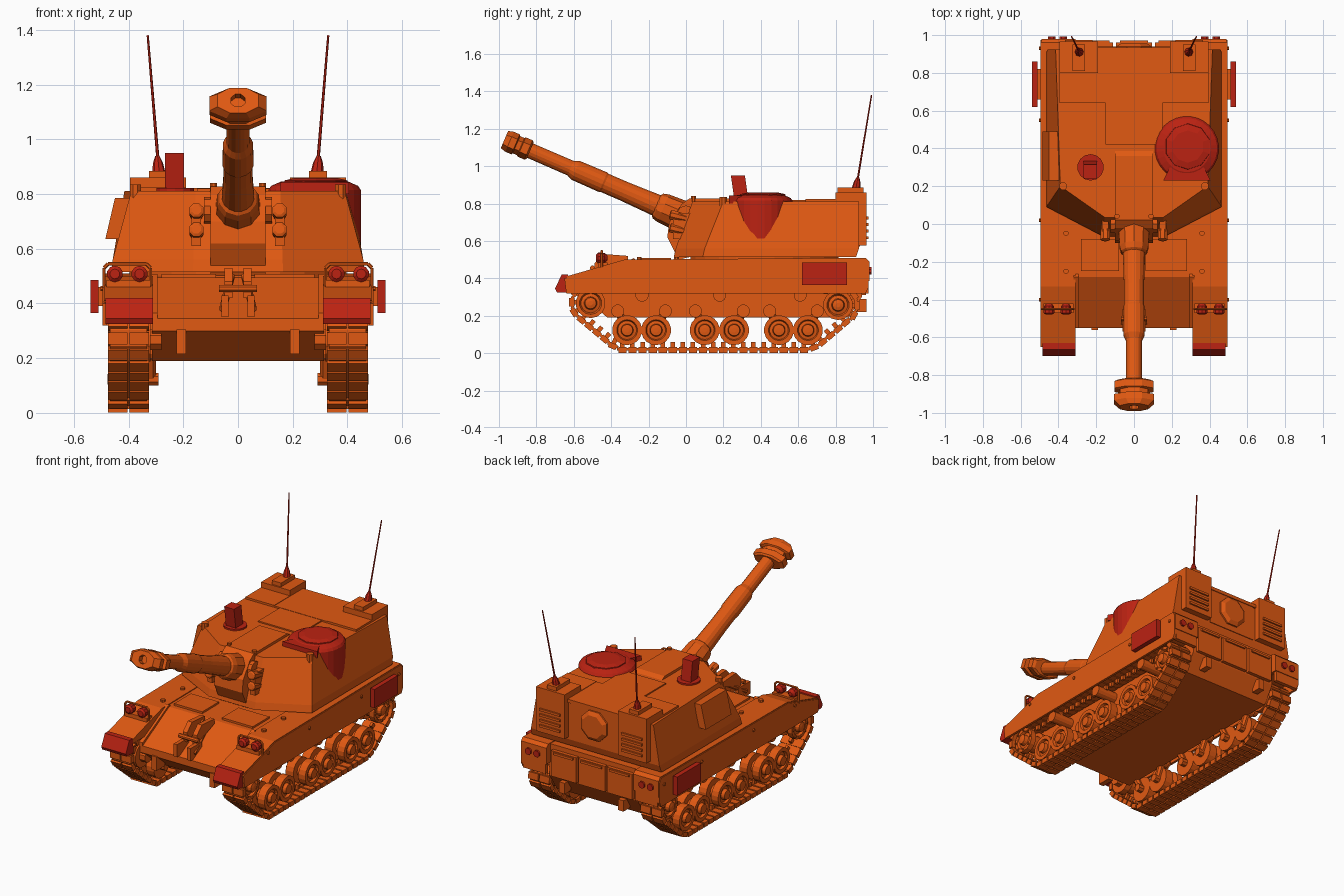
import bpy, bmesh, math
from mathutils import Vector, Matrix


def material(name, rgb):
    m = bpy.data.materials.new(name)
    m.diffuse_color = (*rgb, 1)
    return m


ORANGE = material("orange", (0.75, 0.10, 0.006))
RED = material("red", (0.5, 0.016, 0.006))
SIDES = ((1, "right"), (-1, "left"))


def add_loft(bm, rings):
    vs = [[bm.verts.new(p) for p in ring] for ring in rings]
    n = len(vs[0])
    for a, b in zip(vs, vs[1:]):
        for i in range(n):
            j = (i + 1) % n
            bm.faces.new((a[i], a[j], b[j], b[i]))
    bm.faces.new(vs[0][::-1])
    bm.faces.new(vs[-1])


def finish(name, bm, mat=ORANGE):
    bmesh.ops.recalc_face_normals(bm, faces=bm.faces)
    me = bpy.data.meshes.new(name)
    bm.to_mesh(me)
    bm.free()
    me.materials.append(mat)
    ob = bpy.data.objects.new(name, me)
    bpy.context.collection.objects.link(ob)
    return ob


def loft(name, rings, mat=ORANGE):
    bm = bmesh.new()
    add_loft(bm, rings)
    return finish(name, bm, mat)


def box_rings(x0, x1, y0, y1, z0, z1):
    return [[(x0, y0, z), (x1, y0, z), (x1, y1, z), (x0, y1, z)] for z in (z0, z1)]


def box(name, x0, x1, y0, y1, z0, z1, mat=ORANGE, s=1):
    return loft(name, box_rings(s * x0, s * x1, y0, y1, z0, z1), mat)


def side_prism(name, x0, x1, yz, mat=ORANGE):
    return loft(name, [[(x, y, z) for y, z in yz] for x in (x0, x1)], mat)


def lathe(name, origin, direction, profile, n=16, mat=ORANGE):
    # profile holds (distance along axis, radius)
    d = Vector(direction).normalized()
    m = Matrix.Translation(origin) @ d.to_track_quat('Z', 'Y').to_matrix().to_4x4()
    ang = [2 * math.pi * (i + 0.5) / n for i in range(n)]
    return loft(name, [[m @ Vector((r * math.cos(a), r * math.sin(a), t)) for a in ang]
                       for t, r in profile], mat)


def rod(name, p, q, r, r2=None, n=8, mat=ORANGE):
    d = Vector(q) - Vector(p)
    return lathe(name, p, d, [(0, r), (d.length, r2 or r)], n, mat)


# Hull
side_prism("hull_body", -0.315, 0.315, [(-0.42, 0.19), (-0.55, 0.30), (-0.55, 0.345), (-0.28, 0.495),
           (0.94, 0.505), (0.94, 0.30), (0.87, 0.19)])
for s, side in SIDES:
    side_prism(f"fender_{side}", s * 0.31, s * 0.49, [(-0.64, 0.385), (-0.64, 0.41), (-0.33, 0.50),
               (0.96, 0.51), (0.98, 0.49), (0.98, 0.385)])
    side_prism(f"side_skirt_{side}", s * 0.48, s * 0.495, [(-0.64, 0.32), (-0.65, 0.40), (-0.33, 0.495),
               (0.96, 0.505), (0.975, 0.48), (0.975, 0.35), (0.96, 0.32)])
    side_prism(f"mud_flap_{side}", s * 0.31, s * 0.485, [(-0.62, 0.325), (-0.69, 0.325), (-0.70, 0.345),
               (-0.665, 0.42), (-0.63, 0.42)], RED)
    box(f"side_box_{side}", 0.51, 0.54, 0.62, 0.86, 0.365, 0.485, RED, s)
    box(f"side_box_mount_{side}", 0.49, 0.512, 0.66, 0.82, 0.39, 0.46, ORANGE, s)
    box(f"rear_fender_plate_{side}", 0.32, 0.48, 0.95, 0.975, 0.32, 0.40, ORANGE, s)
    for x in (0.375, 0.435):
        rod(f"tail_light_{side}", (s * x, 0.97, 0.44), (s * x, 0.992, 0.44), 0.022, mat=RED)
    # headlights with their guard frame
    box(f"headlight_shelf_{side}", 0.32, 0.48, -0.47, -0.42, 0.455, 0.485, ORANGE, s)
    for x in (0.36, 0.45):
        lathe(f"headlight_{side}", (s * x, -0.42, 0.508), (0, -1, 0),
              [(0, 0.012), (0.015, 0.028), (0.05, 0.03), (0.06, 0.018)], 10, RED)
        box(f"headlight_stand_{side}", x - 0.012, x + 0.012, -0.46, -0.43, 0.45, 0.49, ORANGE, s)
    guard = [(0.32, 0.45), (0.32, 0.53), (0.335, 0.545), (0.475, 0.545), (0.49, 0.53), (0.49, 0.45)]
    for (xa, za), (xb, zb) in zip(guard, guard[1:]):
        rod(f"light_guard_{side}", (s * xa, -0.45, za), (s * xb, -0.45, zb), 0.007, n=6)
    # towing lugs and deck strips
    box(f"front_tow_lug_{side}", 0.19, 0.225, -0.56, -0.47, 0.215, 0.305, ORANGE, s)
    box(f"rear_tow_lug_{side}", 0.19, 0.23, 0.90, 0.965, 0.22, 0.29, ORANGE, s)
    side_prism(f"glacis_edge_{side}", s * 0.295, s * 0.32, [(-0.55, 0.34), (-0.55, 0.365), (-0.28, 0.508), (-0.26, 0.49)])
    for y in (-0.25, -0.05):
        rod(f"deck_cap_{side}", (s * 0.36, y, 0.495), (s * 0.36, y, 0.515), 0.014)
    for y in (-0.4, 0.02, 0.55, 0.93):
        rod(f"skirt_bolt_{side}", (s * 0.49, y, 0.455), (s * 0.502, y, 0.455), 0.01)

# Rear hull boxes and door
for i, (a, b) in enumerate(((-0.29, -0.11), (-0.095, 0.095), (0.11, 0.29))):
    box(f"rear_panel_{i}", a, b, 0.93, 0.962, 0.31, 0.475)
    box(f"rear_panel_hinge_{i}", a + 0.02, b - 0.02, 0.955, 0.972, 0.455, 0.47)
box("engine_hatch", 0.06, 0.28, -0.25, -0.08, 0.49, 0.508)
box("driver_hatch", -0.28, -0.08, -0.25, -0.08, 0.49, 0.508)

# Barrel travel lock folded on the glacis
for s, side in SIDES:
    rod(f"travel_lock_leg_{side}", (s * 0.055, -0.53, 0.38), (s * 0.025, -0.33, 0.50), 0.014)
    box(f"travel_lock_foot_{side}", 0.035, 0.06, -0.57, -0.45, 0.35, 0.43, ORANGE, s)
    side_prism(f"travel_lock_jaw_{side}", s * 0.02, s * 0.05, [(-0.49, 0.42), (-0.49, 0.48),
               (-0.44, 0.53), (-0.31, 0.52), (-0.31, 0.49)])
rod("travel_lock_pin", (-0.07, -0.50, 0.455), (0.07, -0.50, 0.455), 0.014)

# Running gear
wheel = [(0, 0.03), (0, 0.08), (0.055, 0.08), (0.055, 0.04), (0.09, 0.04), (0.09, 0.08), (0.14, 0.08),
         (0.14, 0.056), (0.125, 0.05), (0.128, 0.034), (0.15, 0.03), (0.152, 0.012)]
end_wheel = [(0, 0.03), (0, 0.08), (0.04, 0.08), (0.04, 0.055), (0.1, 0.055), (0.1, 0.08), (0.135, 0.08),
             (0.135, 0.06), (0.12, 0.052), (0.125, 0.035), (0.15, 0.03), (0.155, 0.012)]
WHEELS = (-0.315, -0.16, 0.10, 0.257, 0.497, 0.652)
SPROCKET, IDLER = (-0.51, 0.267), (0.813, 0.257)


def track_path():
    def arc(c, a0, a1, r=0.095):
        angs = [math.radians(a0 + (a1 - a0) * i / 8) for i in range(9)]
        return [Vector((c[0] + r * math.cos(a), c[1] + r * math.sin(a))) for a in angs]
    pts = [Vector((-0.34, 0.024)), Vector((0.65, 0.024)), Vector((0.705, 0.045))]
    pts += arc(IDLER, -35, 90) + arc(SPROCKET, 90, 222) + [Vector((-0.39, 0.045))]
    return pts + pts[:1]


def link_frames(count):
    pts = track_path()
    total = sum((b - a).length for a, b in zip(pts, pts[1:]))
    for k in range(count):
        d = total * k / count
        for a, b in zip(pts, pts[1:]):
            seg = (b - a).length
            if d <= seg:
                break
            d -= seg
        t = (b - a).normalized()
        p = a + t * d
        yield Matrix(((1, 0, 0, 0), (0, t.x, -t.y, p.x), (0, t.y, t.x, p.y), (0, 0, 0, 1)))


for s, side in SIDES:
    for y in WHEELS:
        lathe(f"road_wheel_{side}", (s * 0.325, y, 0.123), (s, 0, 0), wheel, 18)
        rod(f"axle_{side}", (s * 0.29, y, 0.123), (s * 0.34, y, 0.123), 0.025)
        k = -0.05 if y in WHEELS[::2] else 0.05
        rod(f"swing_arm_{side}", (s * 0.32, y, 0.123), (s * 0.32, y + k, 0.225), 0.022)
        rod(f"arm_pivot_{side}", (s * 0.29, y + k, 0.225), (s * 0.35, y + k, 0.225), 0.035, n=12)
    for name, (y, z) in (("sprocket", SPROCKET), ("idler", IDLER)):
        lathe(f"{name}_{side}", (s * 0.32, y, z), (s, 0, 0), end_wheel, 14)
        rod(f"{name}_axle_{side}", (s * 0.28, y, z), (s * 0.34, y, z), 0.04)
        for i in range(8):
            a = i * math.pi / 4
            p = (y + 0.068 * math.cos(a), z + 0.068 * math.sin(a))
            rod(f"{name}_bolt_{side}", (s * 0.45, *p), (s * 0.462, *p), 0.007, n=6)
    for y in (-0.235, 0.18, 0.61):
        rod(f"return_roller_{side}", (s * 0.31, y, 0.31), (s * 0.46, y, 0.31), 0.035, n=12)
    bm = bmesh.new()
    for m in link_frames(62):
        parts = [(0.325, 0.396, -0.022, 0.022, -0.022, 0.008), (0.404, 0.475, -0.022, 0.022, -0.022, 0.008),
                 (0.332, 0.468, -0.03, 0.03, -0.01, 0.004), (0.391, 0.409, -0.012, 0.012, 0.0, 0.035)]
        for x0, x1, *yz in parts:
            add_loft(bm, [[m @ Vector(p) for p in ring] for ring in box_rings(s * x0, s * x1, *yz)])
    finish(f"track_{side}", bm)

# Turret
lathe("turret_ring", (0, 0.42, 0.48), (0, 0, 1), [(0, 0.40), (0.05, 0.40)], 24)


def outline(half, z):
    return [(x, y, z) for x, y in half] + [(-x, y, z) for x, y in half[::-1]]


loft("turret_body", [outline([(0.165, -0.065), (0.463, 0.09), (0.463, 0.91)], 0.515),
                     outline([(0.163, -0.055), (0.458, 0.10), (0.458, 0.925)], 0.56),
                     outline([(0.155, 0.035), (0.39, 0.20), (0.415, 0.925)], 0.812)])
side_prism("mantlet", -0.10, 0.10, [(-0.04, 0.50), (-0.10, 0.62), (-0.09, 0.70), (-0.02, 0.80), (0.02, 0.828),
           (0.36, 0.828), (0.39, 0.81), (0.39, 0.6)])
box("roof_plate", -0.15, 0.15, 0.42, 0.64, 0.80, 0.82)
box("rear_roof_plate", -0.19, 0.19, 0.64, 0.935, 0.80, 0.822)
lathe("rear_round_hatch", (0, 0.91, 0.70), (0, 1, 0), [(0, 0.10), (0.03, 0.10), (0.045, 0.075)], 8)
box("rear_hatch_surround", -0.17, 0.17, 0.91, 0.93, 0.57, 0.80)
for s, side in SIDES:
    box(f"rear_bin_{side}", 0.19, 0.395, 0.80, 0.965, 0.575, 0.86, ORANGE, s)
    box(f"bin_roof_{side}", 0.19, 0.395, 0.64, 0.81, 0.80, 0.825, ORANGE, s)
    for i in range(4):
        box(f"bin_louvre_{side}", 0.22, 0.365, 0.96, 0.975, 0.61 + i * 0.035, 0.625 + i * 0.035, ORANGE, s)
    # antennas
    box(f"antenna_mount_{side}", 0.26, 0.325, 0.81, 0.95, 0.855, 0.885, ORANGE, s)
    lathe(f"antenna_base_{side}", (s * 0.29, 0.91, 0.88), (s * 0.08, 0.16, 1),
          [(0, 0.024), (0.035, 0.018), (0.05, 0.012), (0.06, 0.008)], 8, RED)
    rod(f"antenna_{side}", (s * 0.293, 0.918, 0.93), (s * 0.33, 0.992, 1.38), 0.006, 0.004, 6, RED)
    # smoke dischargers and lifting lugs
    box(f"discharger_bracket_{side}", 0.135, 0.17, -0.07, 0.03, 0.61, 0.75, ORANGE, s)
    for z in (0.65, 0.72):
        lathe(f"discharger_{side}", (s * 0.152, 0.0, z), (0, -1, 0.25),
              [(0, 0.022), (0.05, 0.028), (0.085, 0.028), (0.09, 0.018)], 8)
    rod(f"lifting_lug_{side}", (s * 0.375, 0.20, 0.78), (s * 0.375, 0.20, 0.835), 0.022)
    rod(f"trunnion_cap_{side}", (s * 0.09, 0.0, 0.74), (s * 0.125, 0.0, 0.74), 0.05, n=10)
    rod(f"roof_lug_{side}", (s * 0.09, 0.04, 0.80), (s * 0.09, 0.04, 0.84), 0.014)
loft("left_side_panel", [[(x + dx, y, z) for x, z in ((-0.485, 0.635), (-0.45, 0.785))
                          for y in ((0.23, 0.49) if z < 0.7 else (0.49, 0.23))] for dx in (0, 0.06)])

# Cupola and sight
lathe("cupola", (0.28, 0.40, 0.59), (0, 0, 1), [(0, 0.17), (0.225, 0.17), (0.24, 0.16), (0.255, 0.125)], 28, RED)
lathe("cupola_hatch", (0.285, 0.41, 0.83), (0, 0, 1), [(0, 0.125), (0.02, 0.12), (0.028, 0.085)], 10, RED)
loft("cupola_sight", [[(0.155, 0.23, z), (0.405, 0.23, z), (0.37, 0.30, z), (0.19, 0.30, z)] for z in (0.80, 0.842)], RED)
lathe("sight_base", (-0.23, 0.30, 0.80), (0, 0, 1), [(0, 0.07), (0.022, 0.07)], 14, RED)
side_prism("sight_head", -0.267, -0.197, [(0.26, 0.81), (0.24, 0.95), (0.315, 0.95), (0.335, 0.81)], RED)

# Gun
ANGLE = math.radians(23.4)
AXIS = Vector((0, -math.cos(ANGLE), math.sin(ANGLE)))
UP = Vector((0, AXIS.z, -AXIS.y))
ROOT = Vector((0, -0.03, 0.735))
lathe("gun_collar", ROOT, AXIS, [(-0.06, 0.088), (0.10, 0.08), (0.13, 0.072), (0.14, 0.06)], 10)
lathe("gun_barrel", ROOT, AXIS, [(0, 0.064), (0.33, 0.054), (0.44, 0.054), (0.45, 0.058), (0.61, 0.056),
      (0.64, 0.043), (0.90, 0.042), (0.98, 0.042)], 16)
hexagon = [(1, -0.5), (1, 0.5), (0.4, 1), (-0.4, 1), (-1, 0.5), (-1, -0.5), (-0.4, -1), (0.4, -1)]
brake = [(0.875, 0.085, 0.048), (0.885, 0.103, 0.056), (0.925, 0.103, 0.056), (0.93, 0.075, 0.05),
         (0.955, 0.075, 0.05), (0.96, 0.105, 0.058), (0.995, 0.105, 0.058), (1.025, 0.075, 0.05),
         (1.025, 0.025, 0.025), (0.99, 0.025, 0.025)]
loft("muzzle_brake", [[ROOT + AXIS * t + Vector((w * x, 0, 0)) + UP * (h * y) for x, y in hexagon]
                      for t, w, h in brake])
